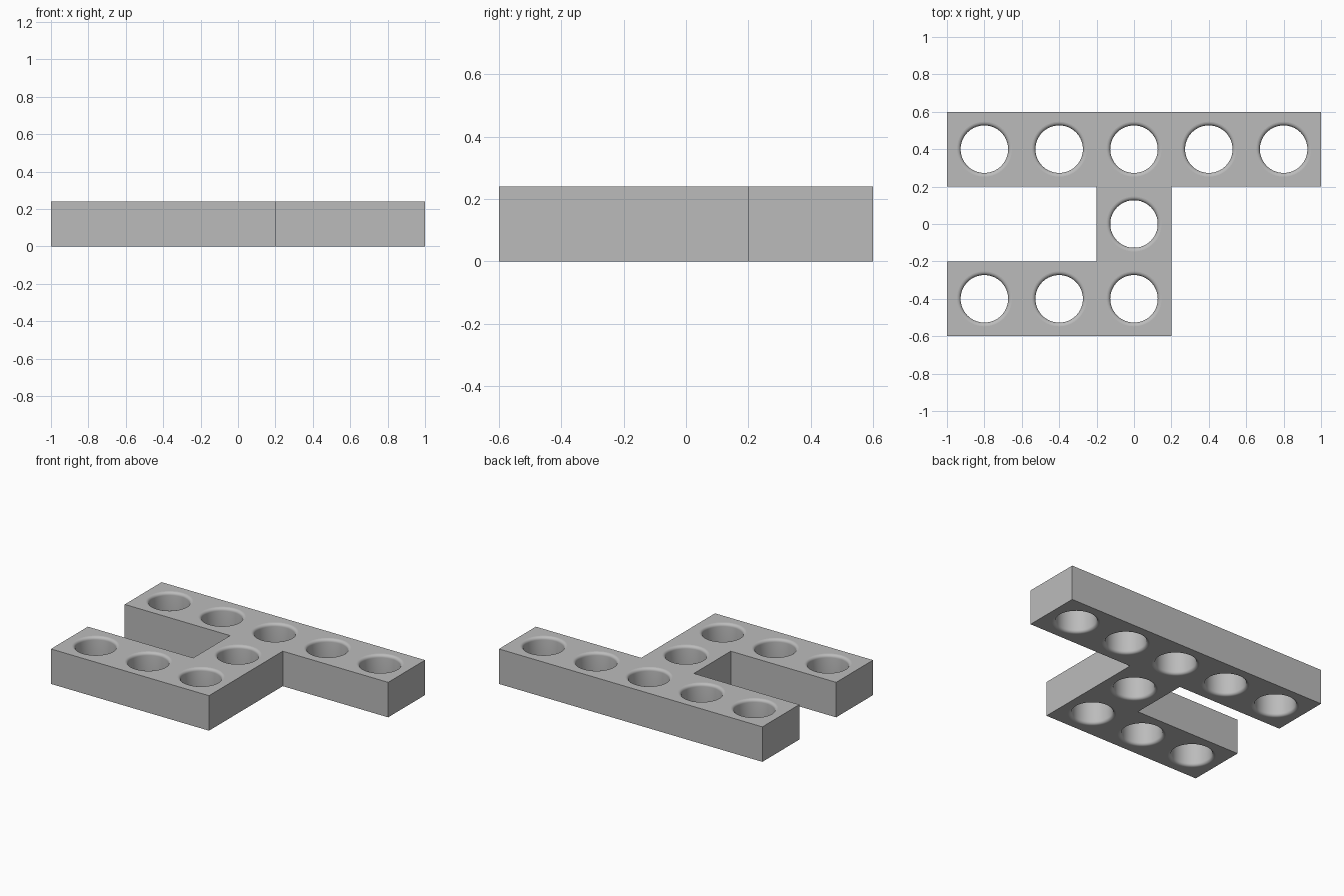
import bpy
import bmesh
from math import cos, sin, pi

if "Cube" in bpy.data.objects:
    bpy.data.objects.remove(bpy.data.objects["Cube"], do_unlink=True)

CELL, HEIGHT = 0.4, 0.24
BORE, FILLET = 0.127, 0.02
SEGMENTS, STEPS = 64, 6

grey = bpy.data.materials.new("light grey")
grey.use_nodes = True
colour = (0.5, 0.5, 0.5, 1)
grey.diffuse_color = colour
grey.node_tree.nodes["Principled BSDF"].inputs["Base Color"].default_value = colour


def make_object(name, bm):
    bmesh.ops.recalc_face_normals(bm, faces=bm.faces)
    mesh = bpy.data.meshes.new(name)
    bm.to_mesh(mesh)
    bm.free()
    mesh.materials.append(grey)
    obj = bpy.data.objects.new(name, mesh)
    bpy.context.collection.objects.link(obj)
    return obj


# Beam body: flat outline of the three arms, extruded upward
outline = [(-5, -3), (1, -3), (1, 1), (5, 1), (5, 3), (-5, 3), (-5, 1), (-1, 1), (-1, -1), (-5, -1)]
bm = bmesh.new()
base = bm.faces.new([bm.verts.new((x * CELL / 2, y * CELL / 2, 0)) for x, y in outline])
top = bmesh.ops.extrude_face_region(bm, geom=[base], use_keep_orig=True)["geom"]
bmesh.ops.translate(bm, vec=(0, 0, HEIGHT), verts=[g for g in top if isinstance(g, bmesh.types.BMVert)])
beam = make_object("perforated_beam", bm)

# Hole profile: straight bore with a rounded lip at each end
lip = [(BORE + FILLET * (1 - cos(a)), HEIGHT - FILLET * (1 - sin(a)))
       for a in (pi / 2 * i / STEPS for i in range(STEPS + 1))]
lip.append((BORE + FILLET, HEIGHT + 0.05))
profile = [(r, HEIGHT - z) for r, z in reversed(lip)] + lip


def add_cutter(bm, x, y):
    rings = [[bm.verts.new((x + r * cos(2 * pi * i / SEGMENTS), y + r * sin(2 * pi * i / SEGMENTS), z))
              for i in range(SEGMENTS)] for r, z in profile]
    for low, high in zip(rings, rings[1:]):
        for i in range(SEGMENTS):
            j = (i + 1) % SEGMENTS
            bm.faces.new((low[i], low[j], high[j], high[i])).smooth = True
    bm.faces.new(rings[0])
    bm.faces.new(rings[-1])


# One hole in the middle of every cell
cells = [(i, 1) for i in range(-2, 3)] + [(0, 0)] + [(i, -1) for i in range(-2, 1)]
bm = bmesh.new()
for cx, cy in cells:
    add_cutter(bm, cx * CELL, cy * CELL)
cutter = make_object("hole_cutter", bm)
cutter.hide_render = True

cut = beam.modifiers.new("holes", "BOOLEAN")
cut.operation = "DIFFERENCE"
cut.solver = "EXACT"
cut.object = cutter
bpy.context.view_layer.objects.active = beam
bpy.ops.object.modifier_apply(modifier=cut.name)
bpy.data.objects.remove(cutter, do_unlink=True)
